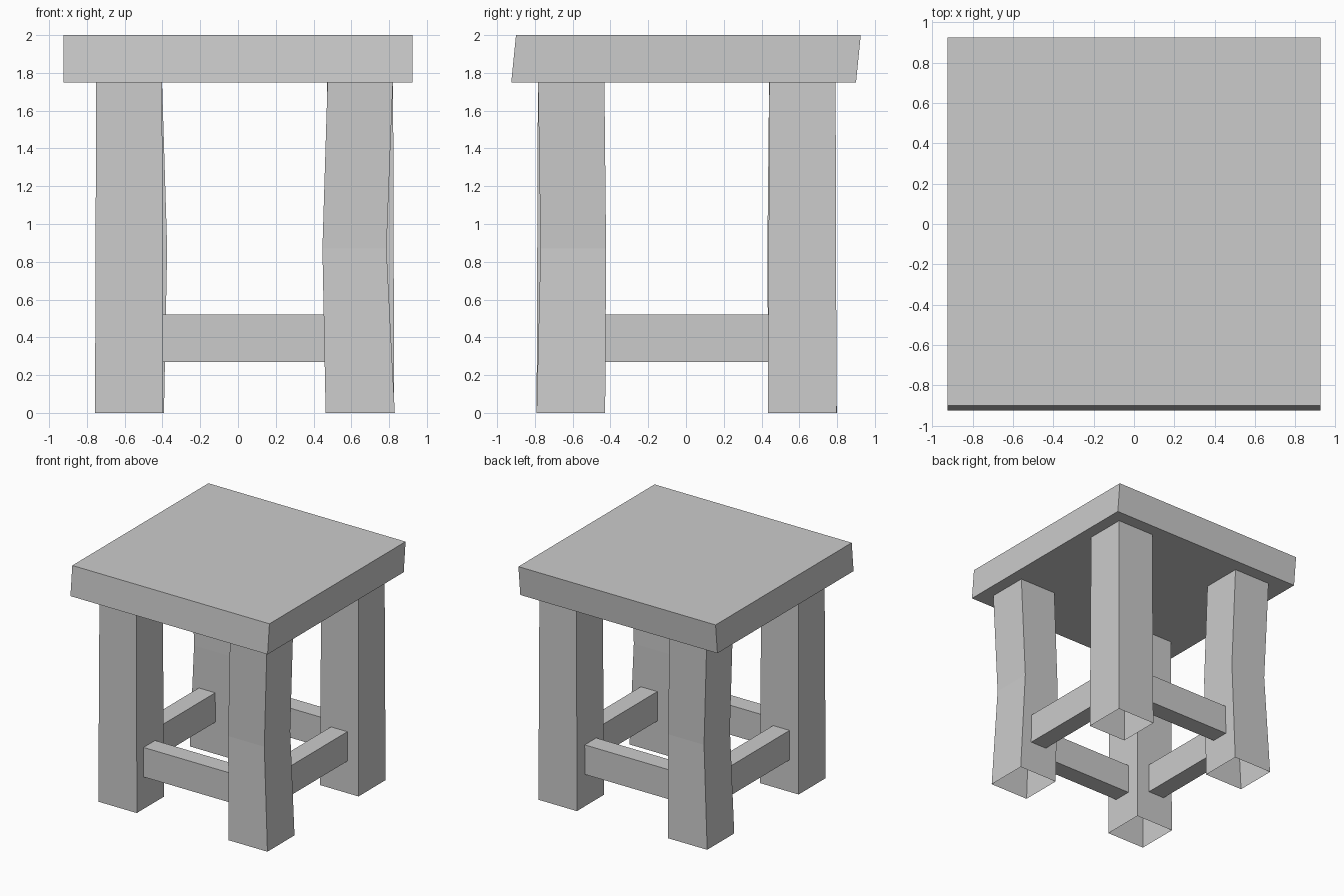
import bpy

if "Cube" in bpy.data.objects:
    bpy.data.objects.remove(bpy.data.objects["Cube"])


def add_mesh(name, verts, faces):
    mesh = bpy.data.meshes.new(name)
    mesh.from_pydata(verts, [], faces)
    mesh.update()
    obj = bpy.data.objects.new(name, mesh)
    bpy.context.collection.objects.link(obj)
    return obj


def ring(x0, x1, y0, y1, z):
    return [(x0, y0, z), (x1, y0, z), (x1, y1, z), (x0, y1, z)]


def tube(name, rings, capped=False):
    """Skin four-cornered rings from bottom to top, optionally closing the ends."""
    verts = [v for r in rings for v in r]
    faces = []
    for k in range(len(rings) - 1):
        a = 4 * k
        for i in range(4):
            j = (i + 1) % 4
            faces.append((a + i, a + j, a + 4 + j, a + 4 + i))
    if capped:
        n = len(verts)
        faces += [(3, 2, 1, 0), (n - 4, n - 3, n - 2, n - 1)]
    return add_mesh(name, verts, faces)


# Seat: thick slab, front and back faces leaning slightly backwards
tube("seat", [ring(-0.925, 0.925, -0.925, 0.9, 1.75),
              ring(-0.925, 0.925, -0.9, 0.925, 2.0)], capped=True)

# Straight legs: open ended, slightly wider at the foot
for name, dx, dy in (("front_left_leg", 0, 0), ("back_right_leg", 1.223, 1.225)):
    tube(name, [ring(-0.757 + dx, -0.396 + dx, -0.791 + dy, -0.428 + dy, 0),
                ring(-0.751 + dx, -0.402 + dx, -0.784 + dy, -0.433 + dy, 1.75)])

# Bent legs: kinked inwards at mid height, the back one turned half round
bent = [(0.464, 0.830, -0.791, -0.428, 0),
        (0.447, 0.786, -0.770, -0.423, 0.87),
        (0.474, 0.820, -0.783, -0.432, 1.75)]
tube("front_right_leg", [ring(*r) for r in bent])
tube("back_left_leg", [ring(0.072 - x1, 0.072 - x0, 0.008 - y1, 0.008 - y0, z)
                       for x0, x1, y0, y1, z in bent])

# Stretchers: rails between neighbouring legs
Z0, Z1 = 0.27, 0.52
for name, y in (("front_stretcher", -0.62), ("back_stretcher", 0.612)):
    tube(name, [ring(-0.405, 0.475, y - 0.077, y + 0.077, Z0),
                ring(-0.405, 0.475, y - 0.077, y + 0.077, Z1)], capped=True)
for name, x in (("left_stretcher", -0.594), ("right_stretcher", 0.644)):
    tube(name, [ring(x - 0.077, x + 0.077, -0.44, 0.445, Z0),
                ring(x - 0.077, x + 0.077, -0.44, 0.445, Z1)], capped=True)
